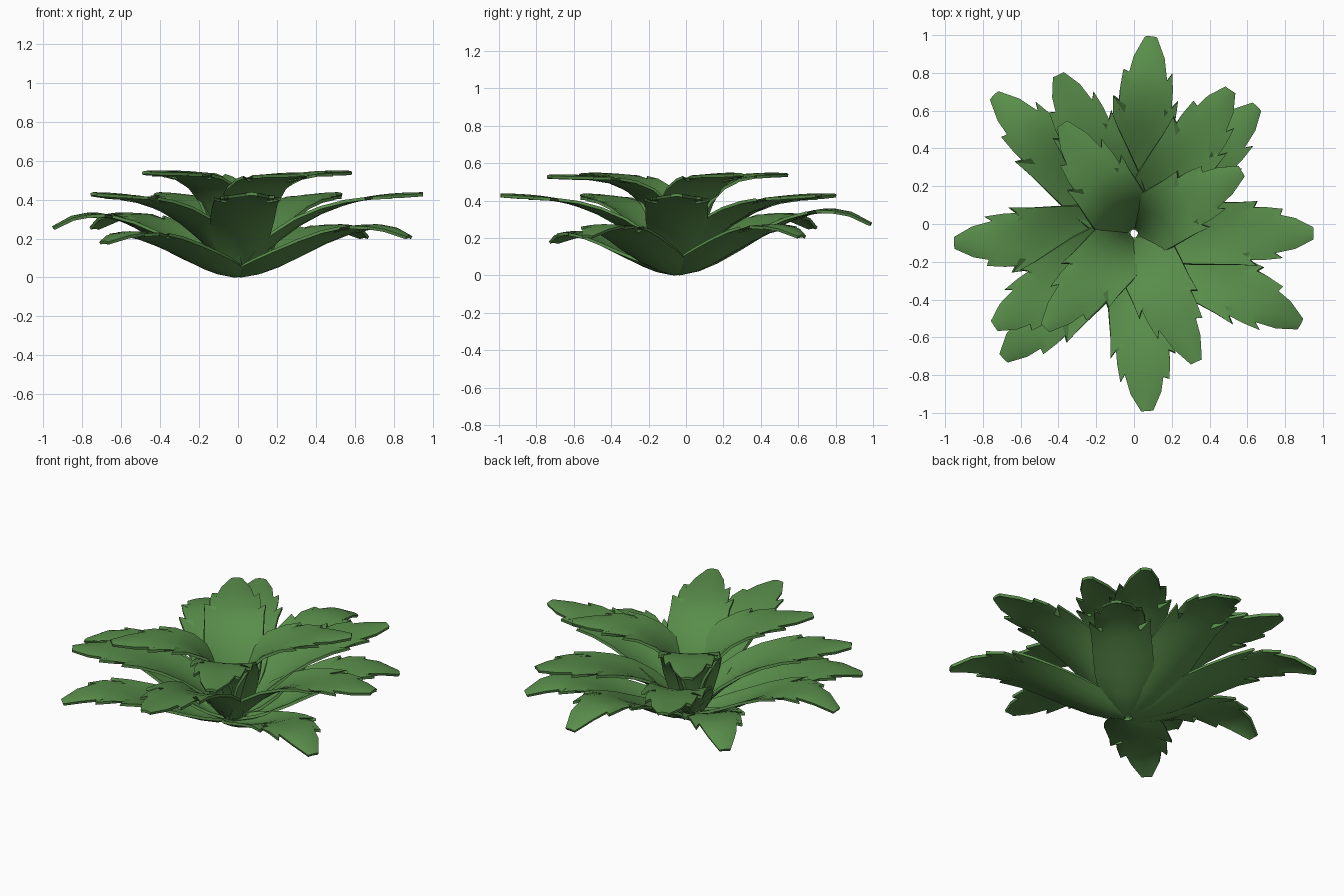
import bpy, math
from mathutils import Vector

if "Cube" in bpy.data.objects:
    bpy.data.objects.remove(bpy.data.objects["Cube"])

green = bpy.data.materials.new("leaf green")
green.diffuse_color = (0.10, 0.27, 0.07, 1)
green.use_nodes = True
green.node_tree.nodes["Principled BSDF"].inputs["Base Color"].default_value = green.diffuse_color

CENTRE = Vector((0.0, -0.05, 0.0))

# Leaf outline: (position along midrib, position along edge, edge half width,
# inner half width); teeth on the edge point to the tip
ROWS = [(0, 0, .06, .06), (.1, .1, .12, .12), (.2, .2, .15, .15), (.32, .32, .163, .163),
        (.45, .45, .165, .165), (.56, .58, .165, .158), (.61, .69, .172, .15),
        (.65, .62, .138, .143), (.71, .73, .14, .132), (.76, .83, .13, .122),
        (.81, .78, .105, .11), (.9, .9, .08, .08), (1, 1, .03, .03)]
COLUMNS = [-1, -.7, -.35, 0, .35, .7, 1]

# Side profiles as bezier controls: radius fractions, height fractions
TOP = ((.05, .13, .45, 1), (.03, .95, 1.02, 1.0))
MIDDLE = ((.03, .33, .66, 1), (.02, .85, 1.0, 1.0))
LOW = ((.02, .33, .66, 1), (.03, .12, 1.85, .95))


def bezier(p, u):
    w = 1 - u
    return w**3*p[0] + 3*w*w*u*p[1] + 3*w*u*u*p[2] + u**3*p[3]


def make_leaf(name, tip_x, tip_y, height, profile):
    reach = Vector((tip_x, tip_y, 0)) - CENTRE
    length = reach.length
    out = reach.normalized()
    side = Vector((-out.y, out.x, 0))
    up = Vector((0, 0, 1))

    def midrib(u):
        return bezier(profile[0], u) * length, bezier(profile[1], u) * height

    verts, faces = [], []
    for tc, te, edge, inner in ROWS:
        for v in COLUMNS:
            on_edge = abs(v) == 1
            t = te if on_edge else tc
            half = edge if on_edge else inner
            r, z = midrib(t)
            r0, z0 = midrib(max(t - .02, 0))
            r1, z1 = midrib(min(t + .02, 1))
            d = Vector((r1 - r0, z1 - z0)).normalized()
            normal = up * d.x - out * d.y
            # cupped at the base, slightly drooping edges at the tip
            cup = half * v * v * (.65 * (1 - t) - .2)
            p = CENTRE + out * r + up * z + side * (half * v) + normal * cup
            p.z = max(p.z, .008)
            verts.append(p)
    n = len(COLUMNS)
    for i in range(len(ROWS) - 1):
        for j in range(n - 1):
            a = i * n + j
            faces.append((a, a + 1, a + n + 1, a + n))
    mesh = bpy.data.meshes.new(name)
    mesh.from_pydata(verts, [], faces)
    mesh.update()
    if sum(p.normal.z for p in mesh.polygons) < 0:
        mesh.flip_normals()
    mesh.materials.append(green)
    obj = bpy.data.objects.new(name, mesh)
    bpy.context.collection.objects.link(obj)
    # fleshy thickness, so the underside is a real surface
    solid = obj.modifiers.new("thickness", 'SOLIDIFY')
    solid.thickness = .016
    solid.offset = 0
    bpy.context.view_layer.objects.active = obj
    obj.select_set(True)
    bpy.ops.object.modifier_apply(modifier="thickness")
    bpy.ops.object.shade_smooth_by_angle(angle=math.radians(40))
    obj.select_set(False)


# Three tiers of leaves: tip x, tip y, tip height
tiers = {
    "top_leaf": (TOP, [(.57, .28, .54), (-.38, .53, .54), (-.47, -.55, .54), (.33, -.73, .53)]),
    "middle_leaf": (MIDDLE, [(.95, -.05, .43), (.07, -.99, .43), (-.40, .79, .43),
                             (-.74, -.54, .43), (.51, .71, .43)]),
    "low_leaf": (LOW, [(-.95, -.10, .27), (.09, .99, .29), (.88, -.53, .22),
                       (-.69, -.71, .19), (.65, .62, .22), (-.74, .68, .27)]),
}
for tier, (profile, leaves) in tiers.items():
    for k, (x, y, h) in enumerate(leaves, 1):
        make_leaf(f"{tier}_{k}", x, y, h, profile)
